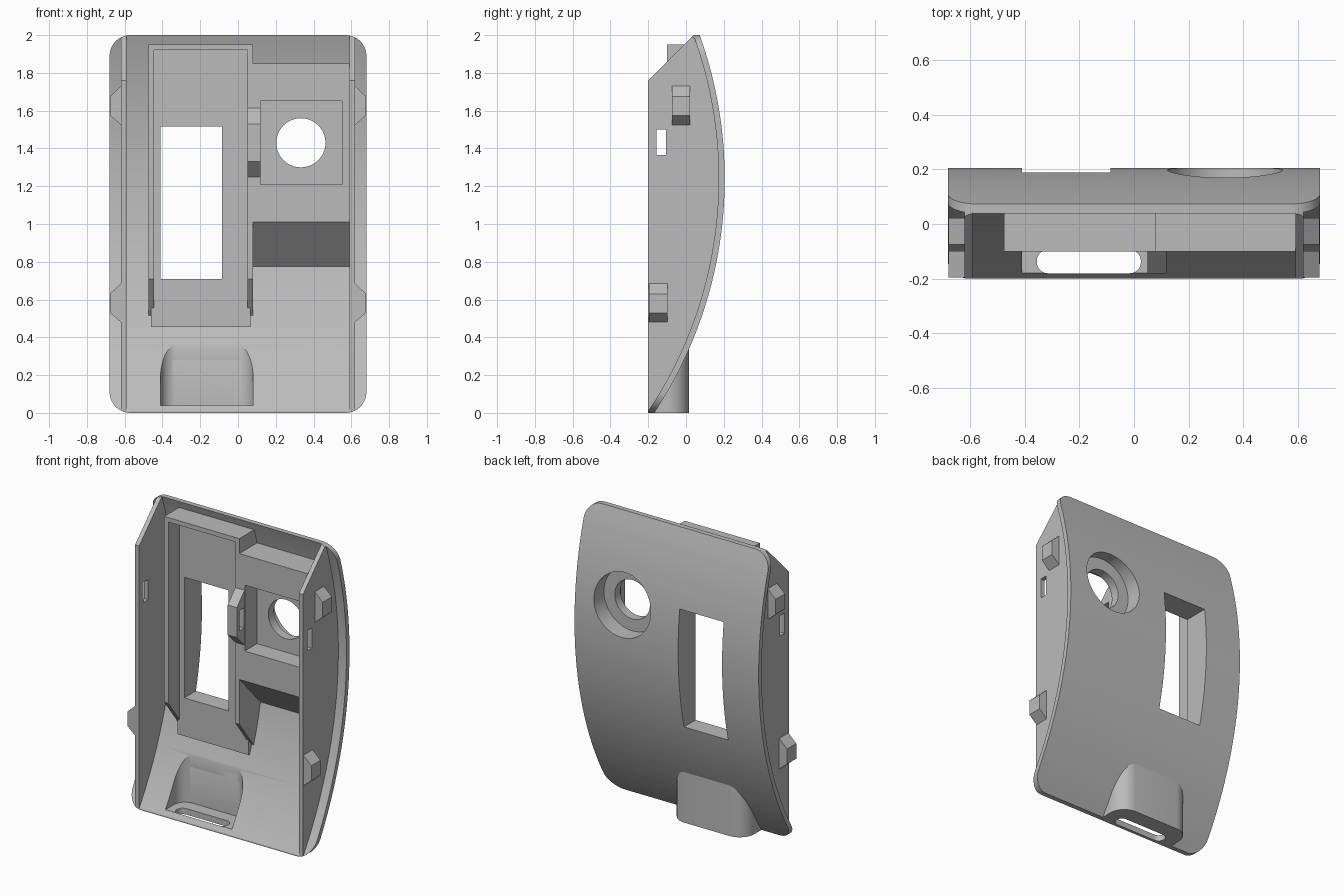
import bpy, bmesh, math

cube = bpy.data.objects.get("Cube")
if cube:
    bpy.data.objects.remove(cube, do_unlink=True)

grey = bpy.data.materials.new("plain grey")
grey.use_nodes = True
grey.diffuse_color = (0.5, 0.5, 0.5, 1)
grey.node_tree.nodes["Principled BSDF"].inputs["Base Color"].default_value = (0.5, 0.5, 0.5, 1)

RADIUS, MID_Z, BACK, FRONT = 2.25, 1.24, 0.205, -0.2
THICK = 0.032


def arc(depth, z0, z1, n=40):
    """Points (y, z) on the curved back, at a depth below its outer surface."""
    r = RADIUS - depth
    zs = [z0 + (z1 - z0) * i / n for i in range(n + 1)]
    return [(BACK - RADIUS + math.sqrt(r * r - (z - MID_Z) ** 2), z) for z in zs]


def rounded(u0, u1, v0, v1, r, n=10):
    pts = []
    for k, (u, v) in enumerate([(u1 - r, v1 - r), (u0 + r, v1 - r), (u0 + r, v0 + r), (u1 - r, v0 + r)]):
        for i in range(n + 1):
            a = math.pi / 2 * (k + i / n)
            pts.append((u + r * math.cos(a), v + r * math.sin(a)))
    return pts


def rect(u0, u1, v0, v1):
    return [(u0, v0), (u1, v0), (u1, v1), (u0, v1)]


def circle(u, v, r, n=64):
    return [(u + r * math.cos(2 * math.pi * i / n), v + r * math.sin(2 * math.pi * i / n)) for i in range(n)]


def prism(name, pts, axis, a, b):
    """Extrude a 2D profile along an axis from a to b."""
    place = {"x": lambda p, t: (t, p[0], p[1]),
             "y": lambda p, t: (p[0], t, p[1]),
             "z": lambda p, t: (p[0], p[1], t)}[axis]
    bm = bmesh.new()
    low = [bm.verts.new(place(p, a)) for p in pts]
    high = [bm.verts.new(place(p, b)) for p in pts]
    bm.faces.new(low)
    bm.faces.new(high)
    for i in range(len(pts)):
        j = (i + 1) % len(pts)
        bm.faces.new((low[i], low[j], high[j], high[i]))
    bmesh.ops.recalc_face_normals(bm, faces=bm.faces)
    mesh = bpy.data.meshes.new(name)
    bm.to_mesh(mesh)
    bm.free()
    mesh.materials.append(grey)
    ob = bpy.data.objects.new(name, mesh)
    bpy.context.collection.objects.link(ob)
    return ob


def activate(ob):
    bpy.ops.object.select_all(action="DESELECT")
    ob.select_set(True)
    bpy.context.view_layer.objects.active = ob


def combine(ob, pts, axis, a, b, operation="DIFFERENCE"):
    """Boolean a prism into an object."""
    tool = prism("cutter", pts, axis, a, b)
    tool.hide_render = True
    mod = ob.modifiers.new("cut", "BOOLEAN")
    mod.operation, mod.solver, mod.object = operation, "EXACT", tool
    activate(ob)
    bpy.ops.object.modifier_apply(modifier=mod.name)
    bpy.data.objects.remove(tool, do_unlink=True)


OUTLINE = rounded(-0.68, 0.68, 0, 2, 0.11)
WINDOW = rect(-0.41, -0.085, 0.71, 1.515)
SLOT = rect(-0.155, -0.105, 1.365, 1.5)
BOOT_HOLLOW = rounded(-0.41, 0.08, -0.5, -0.01, 0.08)
LENS = (0.333, 1.43)
parts = []

# Curved back shell with rounded corners and openings
shell = prism("back_shell", arc(0, -0.05, 2.05) + arc(THICK, -0.05, 2.05)[::-1], "x", -0.8, 0.8)
combine(shell, OUTLINE, "y", FRONT, 0.4, "INTERSECT")
combine(shell, WINDOW, "y", -0.5, 0.5)
combine(shell, circle(*LENS, 0.21), "y", -0.5, 0.5)
combine(shell, BOOT_HOLLOW, "z", 0.04, 0.6)
parts.append(shell)

# Side walls, each with a slot and two snap catches
wall_profile = arc(THICK / 2, 0, 2) + [(0.04, 2), (FRONT, 1.76), (FRONT, 0)]
for side, s in (("right", -1), ("left", 1)):
    wall = prism(side + "_wall", wall_profile, "x", *sorted((s * 0.59, s * 0.62)))
    combine(wall, OUTLINE, "y", -0.5, 0.5, "INTERSECT")
    combine(wall, SLOT, "x", -1, 1)
    parts.append(wall)
    for level, z, y in (("upper", 1.525, -0.075), ("lower", 0.48, -0.195)):
        catch = [(s * 0.61, z), (s * 0.62, z), (s * 0.678, z + 0.05),
                 (s * 0.678, z + 0.15), (s * 0.62, z + 0.205), (s * 0.61, z + 0.205)]
        parts.append(prism(side + "_" + level + "_catch", catch, "y", y, y + 0.097))

# Display bracket: rim with sloped lower ends, and a flat floor with a window
rim = prism("display_rim", arc(THICK / 2, 0.5, 1.95) + [(-0.1, 1.95), (-0.1, 0.71)], "x", -0.475, 0.08)
combine(rim, rect(-0.445, 0.05, 0.3, 1.92), "y", -0.5, 0.5)
floor = prism("display_floor", arc(THICK / 2, 0.455, 1.94) + [(0.02, 1.94), (0.02, 0.455)], "x", -0.46, 0.065)
combine(floor, WINDOW, "y", -0.5, 0.5)
parts += [rim, floor]

# Lens mount: sloped block with a square pocket, bore and outer recess
mount = prism("lens_mount", arc(THICK / 2, 0.76, 1.85) + [(-0.1, 1.85), (-0.1, 1.01)], "x", 0.07, 0.6)
combine(mount, rect(0.12, 0.55, 1.21, 1.65), "y", -0.5, 0.03)
combine(mount, circle(*LENS, 0.13), "y", -0.5, 0.5)
combine(mount, circle(*LENS, 0.21), "y", 0.09, 0.5)
parts.append(mount)

# Slotted lug between the display and the lens
lug = prism("slotted_lug", [(-0.09, 1.25), (-0.1, 1.25), (-0.18, 1.33),
                            (-0.18, 1.53), (-0.1, 1.615), (-0.09, 1.615)], "x", 0.05, 0.118)
combine(lug, SLOT, "x", -1, 1)
parts.append(lug)

# Cable boot: hollow rounded bulge with a slotted base
boot = prism("cable_boot", rounded(-0.44, 0.11, -0.5, 0.016, 0.11), "z", 0, 0.46)
inside = [(max(y, FRONT), z) for y, z in arc(THICK / 2, -0.05, 0.6)]
combine(boot, inside + [(-0.8, 0.6), (-0.8, -0.05)], "x", -0.8, 0.8)
combine(boot, BOOT_HOLLOW, "z", 0.04, 0.6)
for ob in (boot, shell):
    combine(ob, rounded(-0.355, 0.025, -0.18, -0.095, 0.04), "z", -0.1, 0.1)
parts.append(boot)

for ob in parts:
    activate(ob)
    bpy.ops.object.shade_smooth_by_angle(angle=math.radians(25))
